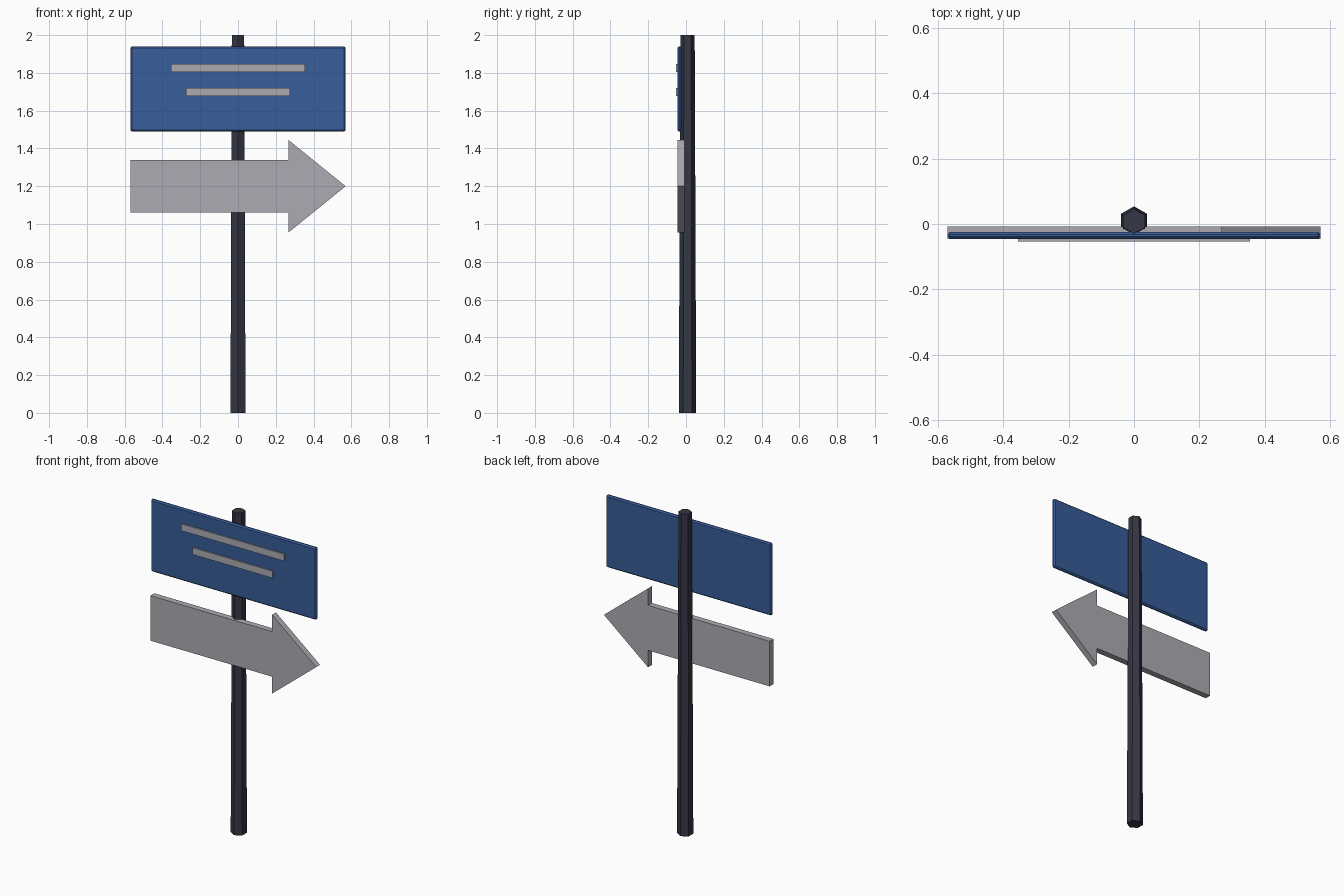
import bpy, bmesh, math

if "Cube" in bpy.data.objects:
    bpy.data.objects.remove(bpy.data.objects["Cube"])


def material(name, rgb):
    m = bpy.data.materials.new(name)
    m.diffuse_color = (*rgb, 1)
    m.use_nodes = True
    m.node_tree.nodes["Principled BSDF"].inputs["Base Color"].default_value = m.diffuse_color
    return m


def add(name, bm, mat):
    bmesh.ops.recalc_face_normals(bm, faces=bm.faces)
    me = bpy.data.meshes.new(name)
    bm.to_mesh(me)
    bm.free()
    ob = bpy.data.objects.new(name, me)
    bpy.context.collection.objects.link(ob)
    me.materials.append(mat)
    return ob


def plate(name, outline, y0, y1, mat):
    """Extrude an x-z outline from y0 back to y1."""
    bm = bmesh.new()
    face = bm.faces.new([bm.verts.new((x, y0, z)) for x, z in outline])
    ext = bmesh.ops.extrude_face_region(bm, geom=[face])
    moved = [v for v in ext["geom"] if isinstance(v, bmesh.types.BMVert)]
    bmesh.ops.translate(bm, verts=moved, vec=(0, y1 - y0, 0))
    return add(name, bm, mat)


def rect(w, z0, z1):
    return [(-w, z0), (w, z0), (w, z1), (-w, z1)]


dark = material("dark_metal", (0.035, 0.038, 0.06))
blue = material("sign_blue", (0.04, 0.11, 0.32))
grey = material("light_grey", (0.42, 0.41, 0.45))

# Tapered hexagonal post, points facing front and back
bm = bmesh.new()
bmesh.ops.create_cone(bm, cap_ends=True, segments=6, radius1=0.046, radius2=0.038, depth=2)
ys = [v.co.y for v in bm.verts]
xs = [v.co.x for v in bm.verts]
post = add("post", bm, dark)
if max(xs) > max(ys):
    post.rotation_euler.z = math.radians(30)
post.location = (0, 0.008, 1)

# Blue sign panel with chamfered edges
panel = plate("sign_panel", rect(0.57, 1.49, 1.94), -0.046, -0.024, blue)
bev = panel.modifiers.new("edge_chamfer", "BEVEL")
bev.width = 0.008
bev.segments = 1

# Raised bars on the panel
for name, w, z in (("upper_bar", 0.354, 1.826), ("lower_bar", 0.275, 1.699)):
    plate(name, rect(w, z - 0.021, z + 0.021), -0.054, -0.042, grey)

# Arrow board: half outline mirrored about its centre line
half = [(-0.57, 0.14), (0.267, 0.14), (0.267, 0.245)]
arrow = [(x, 1.2 + z) for x, z in half] + [(0.57, 1.2)]
arrow += [(x, 1.2 - z) for x, z in reversed(half)]
plate("arrow_board", arrow, -0.046, -0.008, grey)
